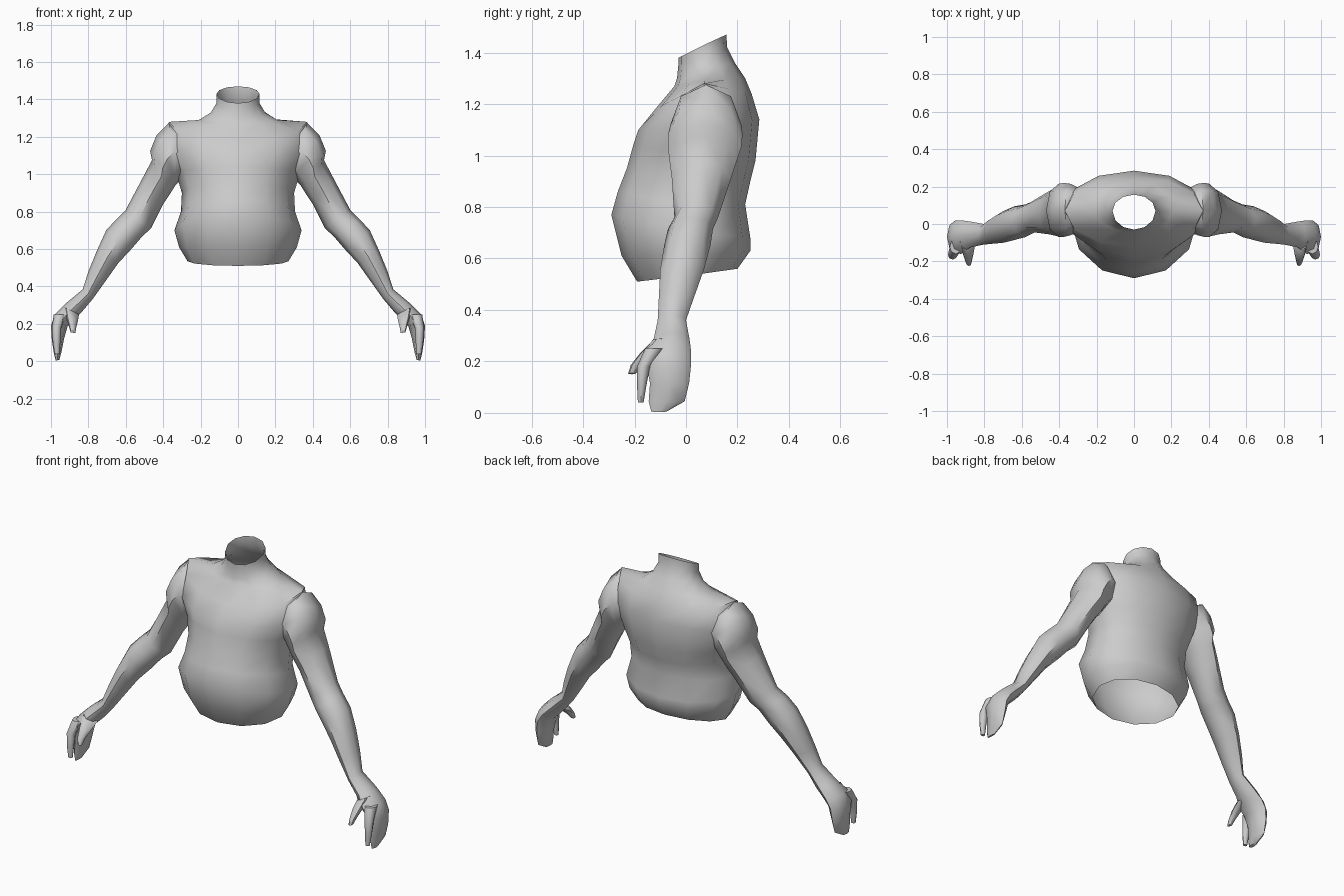
import bpy, math
from mathutils import Vector

grey = bpy.data.materials.new("plain grey")
grey.diffuse_color = (0.6, 0.6, 0.6, 1)


def loft(name, rings, cap_start=False, cap_end=False):
    n = len(rings[0])
    verts = [v for r in rings for v in r]
    faces = [(k * n + i, k * n + (i + 1) % n, (k + 1) * n + (i + 1) % n, (k + 1) * n + i)
             for k in range(len(rings) - 1) for i in range(n)]
    if cap_start:
        faces.append(tuple(reversed(range(n))))
    if cap_end:
        faces.append(tuple(range(len(verts) - n, len(verts))))
    mesh = bpy.data.meshes.new(name)
    mesh.from_pydata([tuple(v) for v in verts], [], faces)
    mesh.materials.append(grey)
    obj = bpy.data.objects.new(name, mesh)
    bpy.context.collection.objects.link(obj)
    bpy.context.view_layer.objects.active = obj
    obj.select_set(True)
    bpy.ops.object.shade_smooth_by_angle(angle=math.radians(50))
    obj.select_set(False)
    return obj


def body_ring(w, yf, yb, ym, zf, zs, zb, n=12):
    # half width, front / back / side depth, front / side / back height
    pts = []
    for i in range(n):
        a = 2 * math.pi * i / n
        c, s = math.cos(a), math.sin(a)
        y_end, z_end = (yb, zb) if s > 0 else (yf, zf)
        pts.append(Vector((w * c, ym + (y_end - ym) * abs(s), zs + (z_end - zs) * abs(s))))
    return pts


def limb_ring(ox, oz, ix, iz, y0, y1, n=8):
    # outer point, inner point, front and back depth
    mid = Vector(((ox + ix) / 2, (y0 + y1) / 2, (oz + iz) / 2))
    u = Vector((ox - ix, 0, oz - iz)) / 2
    v = Vector((0, (y1 - y0) / 2, 0))
    return [mid + u * math.cos(2 * math.pi * i / n) + v * math.sin(2 * math.pi * i / n)
            for i in range(n)]


# Hollow torso, open at the waist and the neck
loft("torso", [body_ring(*r) for r in (
    (.27, -.19, .20, .02, .51, .535, .56),
    (.315, -.25, .25, .02, .61, .61, .63),
    (.34, -.29, .25, .02, .77, .70, .68),
    (.305, -.265, .23, .03, .86, .80, .81),
    (.30, -.23, .25, .05, .95, .90, .90),
    (.33, -.205, .27, .07, 1.04, 1.0, .98),
    (.38, -.185, .285, .08, 1.10, 1.12, 1.14),
    (.37, -.12, .255, .07, 1.18, 1.28, 1.24),
    (.21, -.045, .23, .07, 1.27, 1.29, 1.30),
    (.145, -.035, .19, .07, 1.30, 1.33, 1.36),
    (.115, -.03, .16, .07, 1.35, 1.38, 1.42),
    (.115, -.03, .157, .07, 1.38, 1.43, 1.47))])

# Shoulder, upper arm, forearm, palm and mitten of joined fingers
arm = [(.30, 1.24, .28, 1.00, -.04, .19), (.37, 1.275, .31, .97, -.06, .215),
       (.435, 1.21, .32, .955, -.07, .22), (.47, 1.125, .335, .94, -.07, .215),
       (.46, 1.075, .36, .90, -.065, .20), (.51, .98, .40, .84, -.055, .175),
       (.60, .81, .465, .71, -.045, .125), (.65, .76, .51, .67, -.07, .105),
       (.705, .70, .57, .60, -.085, .095), (.755, .59, .64, .525, -.10, .07),
       (.80, .48, .70, .44, -.105, .035), (.83, .385, .775, .335, -.11, 0),
       (.92, .31, .83, .27, -.125, .013), (.98, .25, .87, .23, -.16, .02),
       (1.0, .19, .91, .19, -.155, .02), (.995, .11, .93, .12, -.14, .012),
       (.985, .045, .945, .045, -.145, -.005), (.975, .003, .955, .008, -.135, -.075)]
# Loose finger and thumb at the front of the hand
finger = [(.985, .25, .92, .25, -.16, -.08), (.995, .18, .945, .18, -.19, -.14),
          (.99, .10, .95, .10, -.19, -.155), (.98, .04, .955, .04, -.187, -.165)]
thumb = [(.93, .29, .85, .25, -.14, -.05), (.92, .24, .855, .22, -.18, -.11),
         (.905, .19, .865, .18, -.215, -.165), (.895, .155, .87, .15, -.225, -.195)]

for side, s in (("right", 1), ("left", -1)):
    for part, table in (("arm", arm), ("finger", finger), ("thumb", thumb)):
        rings = []
        for row in table:
            ring = [Vector((s * p.x, p.y, p.z)) for p in limb_ring(*row)]
            rings.append(ring if s > 0 else ring[::-1])
        loft(f"{side}_{part}", rings, cap_start=part != "arm", cap_end=True)
